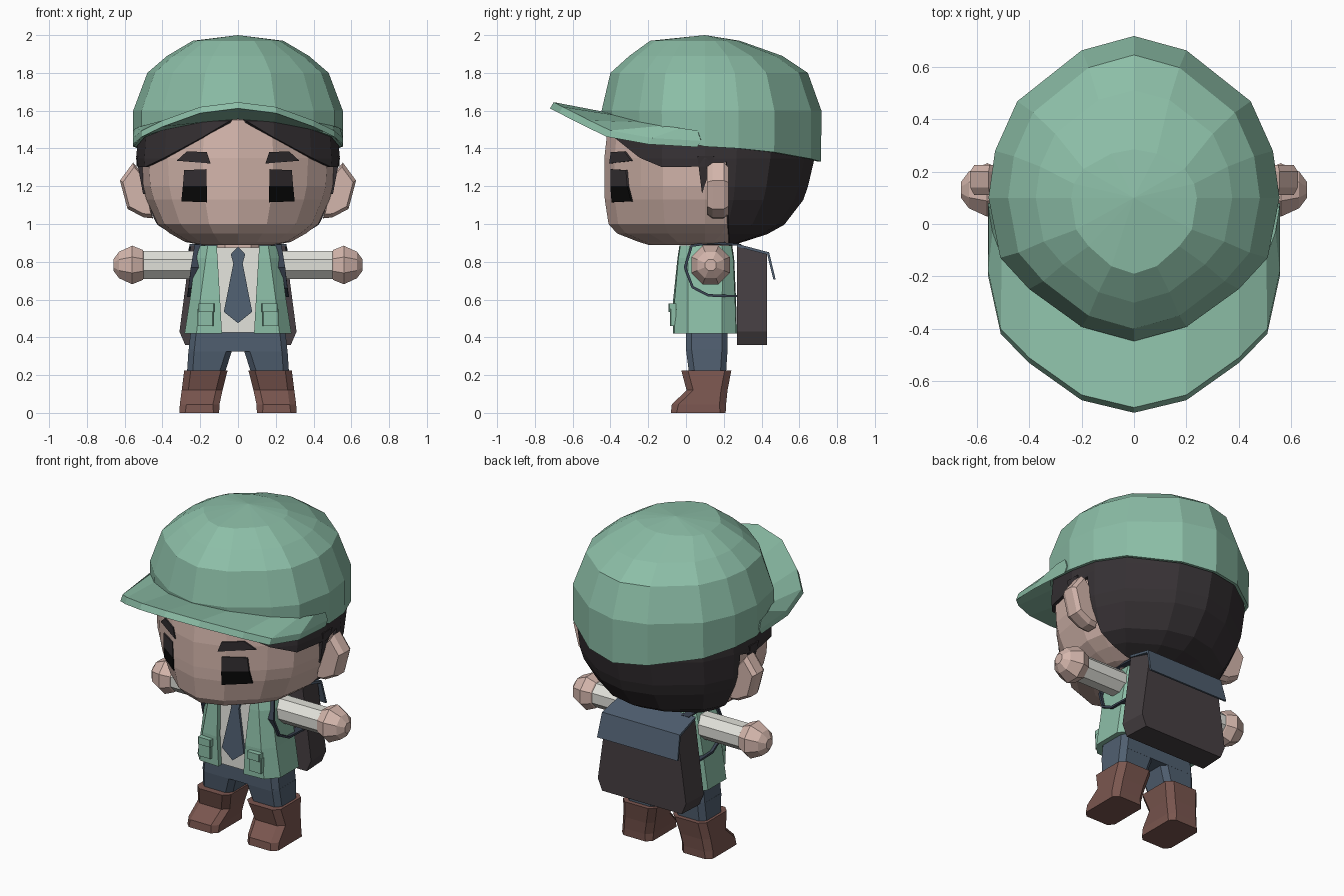
import bpy, bmesh, math
from mathutils import Vector
from mathutils.bvhtree import BVHTree

if "Cube" in bpy.data.objects:
    bpy.data.objects.remove(bpy.data.objects["Cube"])


def material(name, r, g, b):
    m = bpy.data.materials.new(name)
    m.diffuse_color = [((c / 255 + 0.055) / 1.055) ** 2.4 for c in (r, g, b)] + [1]
    m.use_nodes = True
    m.node_tree.nodes["Principled BSDF"].inputs["Base Color"].default_value = m.diffuse_color
    return m


GREEN = material("sage green", 140, 190, 167)
SKIN = material("skin", 212, 182, 172)
HAIR = material("dark hair", 54, 49, 52)
BLACK = material("black", 10, 10, 10)
SHIRT = material("off white", 224, 224, 217)
SLATE = material("slate blue", 80, 95, 112)
BROWN = material("boot brown", 122, 86, 79)
CHAR = material("charcoal", 70, 63, 66)
STRAP = material("strap blue", 58, 67, 82)


def loft(name, rings, mat, caps=True, mirror=False):
    """Skin a list of closed rings with equal point counts."""
    bm = bmesh.new()
    rows = [[bm.verts.new(p) for p in ring] for ring in rings]
    n = len(rows[0])
    for a, b in zip(rows, rows[1:]):
        for i in range(n):
            bm.faces.new((a[i], a[(i + 1) % n], b[(i + 1) % n], b[i]))
    if caps:
        bm.faces.new(rows[0][::-1])
        bm.faces.new(rows[-1])
    bmesh.ops.remove_doubles(bm, verts=bm.verts, dist=1e-4)
    bmesh.ops.recalc_face_normals(bm, faces=bm.faces)
    me = bpy.data.meshes.new(name)
    bm.to_mesh(me)
    bm.free()
    me.materials.append(mat)
    ob = bpy.data.objects.new(name, me)
    bpy.context.collection.objects.link(ob)
    if mirror:
        ob.modifiers.new("mirror", "MIRROR").use_clip = False
    return ob


def solidify(ob, t):
    m = ob.modifiers.new("thickness", "SOLIDIFY")
    m.thickness, m.offset = t, -1


# Shared plan outline of head and cap (half, front to back)
HALF = [(0, -.45), (.2, -.395), (.4, -.25), (.51, -.13), (.555, .1),
        (.53, .28), (.445, .47), (.2, .665), (0, .72)]
FULL = HALF + [(-x, y) for x, y in HALF[-2:0:-1]]


def plan(z, sx, yf, yb):
    zs = z + z[-2:0:-1] if isinstance(z, list) else [z] * 16
    out = []
    for (x, y), h in zip(FULL, zs):
        k = (.1 - yf) / .55 if y < .1 else (yb - .1) / .62
        out.append((x / .555 * sx, .1 + (y - .1) * k, h))
    return out


def rect(z, x0, x1, y0, y1, c):
    return [(x0 + c, y0, z), (x1 - c, y0, z), (x1, y0 + c, z), (x1, y1 - c, z),
            (x1 - c, y1, z), (x0 + c, y1, z), (x0, y1 - c, z), (x0, y0 + c, z)]


def disc(x, r):
    r /= math.cos(math.pi / 8)
    a = [math.pi / 8 + i * math.pi / 4 for i in range(8)]
    return [(x, .13 + r * math.cos(t), .783 + r * math.sin(t)) for t in a]


# Head
HEAD = [(.89, .2, -.2, .22), (.905, .28, -.25, .27), (.95, .36, -.365, .41),
        (1.0, .425, -.41, .50), (1.13, .485, -.43, .60), (1.2, .505, -.432, .625),
        (1.35, .515, -.432, .66), (1.55, .50, -.41, .665), (1.62, .42, -.33, .55)]
head = loft("head", [plan(*r) for r in HEAD], SKIN)

# Hair: a shell around the head, cut along the hairline and behind the ears
hair = loft("hair", [plan(z - .004, sx + .024, yf - .014, yb + .02)
                     for z, sx, yf, yb in HEAD], HAIR)
p1, p2, p3 = Vector((0, -.44, 1.57)), Vector((.27, -.37, 1.41)), Vector((.52, .07, 1.31))
nrm = (p2 - p1).cross(p3 - p1)
bm = bmesh.new()
bm.from_mesh(hair.data)
cuts = [((0, 0, 1), (1, 0, 0)), (p1, nrm), (p1, (-nrm.x, nrm.y, nrm.z)), ((0, .225, 1), (0, 1, .03))]
for co, no in cuts:
    bmesh.ops.bisect_plane(bm, geom=bm.verts[:] + bm.edges[:] + bm.faces[:],
                           plane_co=co, plane_no=no)
bad = []
for f in bm.faces:
    c = f.calc_center_median()
    front = (Vector((abs(c.x), c.y, c.z)) - p1).dot(nrm) <= 0
    if front and c.y + .03 * (c.z - 1) < .225:
        bad.append(f)
bmesh.ops.delete(bm, geom=bad, context="FACES")
bm.to_mesh(hair.data)
bm.free()
solidify(hair, .02)

# Sideburns
loft("sideburn", [[(.45, .06, 1.36), (.45, .15, 1.36), (.45, .085, 1.16)],
                  [(.54, .06, 1.36), (.54, .15, 1.36), (.503, .085, 1.16)]], HAIR, mirror=True)

# Ears
EAR = [(.45, 1.03), (.5, 1.26), (.555, 1.325), (.625, 1.23), (.585, 1.08), (.5, 1.035)]


def ear_ring(y, s):
    return [(.52 + (x - .52) * s, y, 1.17 + (z - 1.17) * s) for x, z in EAR]


loft("ear", [ear_ring(.11, .85), ear_ring(.14, 1), ear_ring(.2, 1), ear_ring(.225, .85)],
     SKIN, mirror=True)

# Eyes and brows: thin plates laid on the face
tree = BVHTree.FromPolygons([v.co for v in head.data.vertices],
                            [p.vertices[:] for p in head.data.polygons])


def plate(name, pts, mat):
    hits = [tree.ray_cast(Vector((x, -2, z)), Vector((0, 1, 0)))[0] for x, z in pts]
    loft(name, [[h - Vector((0, d, 0)) for h in hits] for d in (.008, .017)], mat, mirror=True)


plate("eye_upper", [(.168, 1.2), (.168, 1.29), (.285, 1.285), (.292, 1.2)], HAIR)
plate("eye_lower", [(.165, 1.115), (.165, 1.2), (.292, 1.2), (.3, 1.12)], BLACK)
plate("eyebrow", [(.145, 1.32), (.165, 1.38), (.27, 1.385), (.325, 1.335)], HAIR)

# Cap crown
rim = [1.57, 1.55, 1.5, 1.46, 1.41, 1.4, 1.38, 1.345, 1.33]
cap = loft("cap_crown", [plan(rim, .555, -.44, .715), plan(1.6, .555, -.447, .717),
                         plan(1.8, .48, -.40, .645), plan(1.89, .375, -.3, .51),
                         plan(1.97, .24, -.19, .285), plan(2.0, 0, .1, .1)], GREEN, caps=False)
solidify(cap, .018)

# Cap brim
inner = [(0, -.44, 1.595), (.2, -.385, 1.578), (.4, -.245, 1.54), (.505, -.125, 1.52),
         (.54, -.03, 1.508), (.555, .06, 1.495)]
outer = [(0, -.7, 1.645), (.2, -.652, 1.62), (.4, -.51, 1.548), (.508, -.4, 1.495),
         (.556, -.18, 1.455), (.557, .08, 1.44)]
rows = [[i, o, (o[0], o[1] - .02, o[2] - .033), (i[0] * .96, i[1] + .02, i[2] - .04)]
        for i, o in zip(inner, outer)]
flip = [[(-x, y, z) for x, y, z in r] for r in rows[:0:-1]]
loft("cap_brim", flip + rows, GREEN)

# Neck and shirt
loft("neck", [rect(z, -.11, .11, .03, .23, .04) for z in (.84, .92)], SKIN)
loft("shirt", [rect(.425, -.2, .2, -.035, .22, .03), rect(.6, -.19, .19, -.03, .22, .03),
               rect(.875, -.16, .16, -.008, .21, .03)], SHIRT)

# Tie
TIE = [(0, .475), (.075, .535), (.025, .79), (.038, .84), (0, .88),
       (-.038, .84), (-.025, .79), (-.075, .535)]
loft("tie", [[(x, -.047 + .08 * max(0, z - .5) - d, z) for x, z in TIE] for d in (-.01, .006)], SLATE)


# Open jacket
def jacket_ring(z, pts):
    right = [(x, y) for x, y in pts]
    ins = [(right[0][0], right[0][1] + .03)] + [(x * .88, .1 + (y - .1) * .86) for x, y in right[1:]]

    def both(h):
        return h + [(-x, y) for x, y in h[-2::-1]]
    return [(x, y, z) for x, y in both(right) + both(ins)[::-1]]


loft("jacket", [
    jacket_ring(.42, [(.085, -.068), (.22, -.06), (.283, .01), (.283, .19), (.22, .265), (0, .27)]),
    jacket_ring(.6, [(.095, -.068), (.2, -.06), (.255, .01), (.255, .19), (.2, .26), (0, .265)]),
    jacket_ring(.82, [(.108, -.045), (.17, -.04), (.225, .01), (.225, .2), (.17, .25), (0, .255)]),
    jacket_ring(.885, [(.113, -.035), (.16, -.03), (.2, .02), (.2, .19), (.15, .24), (0, .245)]),
], GREEN)
loft("jacket_pocket", [rect(z, .13, .215, -.084, -.05, .004) for z in (.46, .55)], GREEN, mirror=True)
loft("pocket_flap", [rect(z, .125, .21, -.092, -.05, .004) for z in (.535, .58)], GREEN, mirror=True)

# Arms and hands
loft("sleeve", [disc(.17, .073), disc(.505, .073)], SHIRT, mirror=True)
loft("hand", [disc(.485, .05), disc(.505, .08), disc(.56, .102), disc(.63, .07), disc(.66, .03)],
     SKIN, mirror=True)

# Trousers
loft("trouser_hips", [rect(.325, -.262, .262, 0, .22, .03), rect(.44, -.25, .25, 0, .22, .03)], SLATE)
loft("trouser_leg", [rect(.18, .08, .272, .02, .21, .03), rect(.335, .03, .262, 0, .22, .03)],
     SLATE, mirror=True)

# Boots
loft("boot", [rect(0, .1, .31, -.08, .21, .03), rect(.045, .098, .308, -.075, .212, .035),
              rect(.12, .082, .298, .003, .22, .035), rect(.225, .055, .285, -.025, .24, .035)],
     BROWN, mirror=True)

# Backpack, with a flap folded over its back
PACK = [(-.25, .885), (.25, .885), (.31, .43), (.28, .36), (-.28, .36), (-.31, .43)]
loft("backpack", [[(x, .27, z) for x, z in PACK],
                  [(x * .97, .43, z - .045 if z > .8 else z) for x, z in PACK]], CHAR)


def flap_ring(x0, x1, x2):
    return [(x0, .27, .895), (x1, .44, .85), (x2, .475, .705),
            (x2, .463, .705), (x1, .43, .838), (x0, .27, .88)]


loft("backpack_flap", [flap_ring(-.255, -.265, -.275), flap_ring(.255, .265, .275)], SLATE)

# Shoulder straps looping round the arms
PATH = [(.29, .89), (.13, .9), (.03, .885), (-.005, .77), (.035, .665), (.12, .622), (.29, .618)]
XS = [.225, .225, .23, .25, .262, .268, .27]
strap = []
for (y, z), x in zip(PATH, XS):
    d = Vector((y - .14, z - .76)).normalized() * .007
    strap.append([(x - .05, y - d.x, z - d.y), (x, y - d.x, z - d.y),
                  (x, y + d.x, z + d.y), (x - .05, y + d.x, z + d.y)])
loft("shoulder_strap", strap, STRAP, mirror=True)
